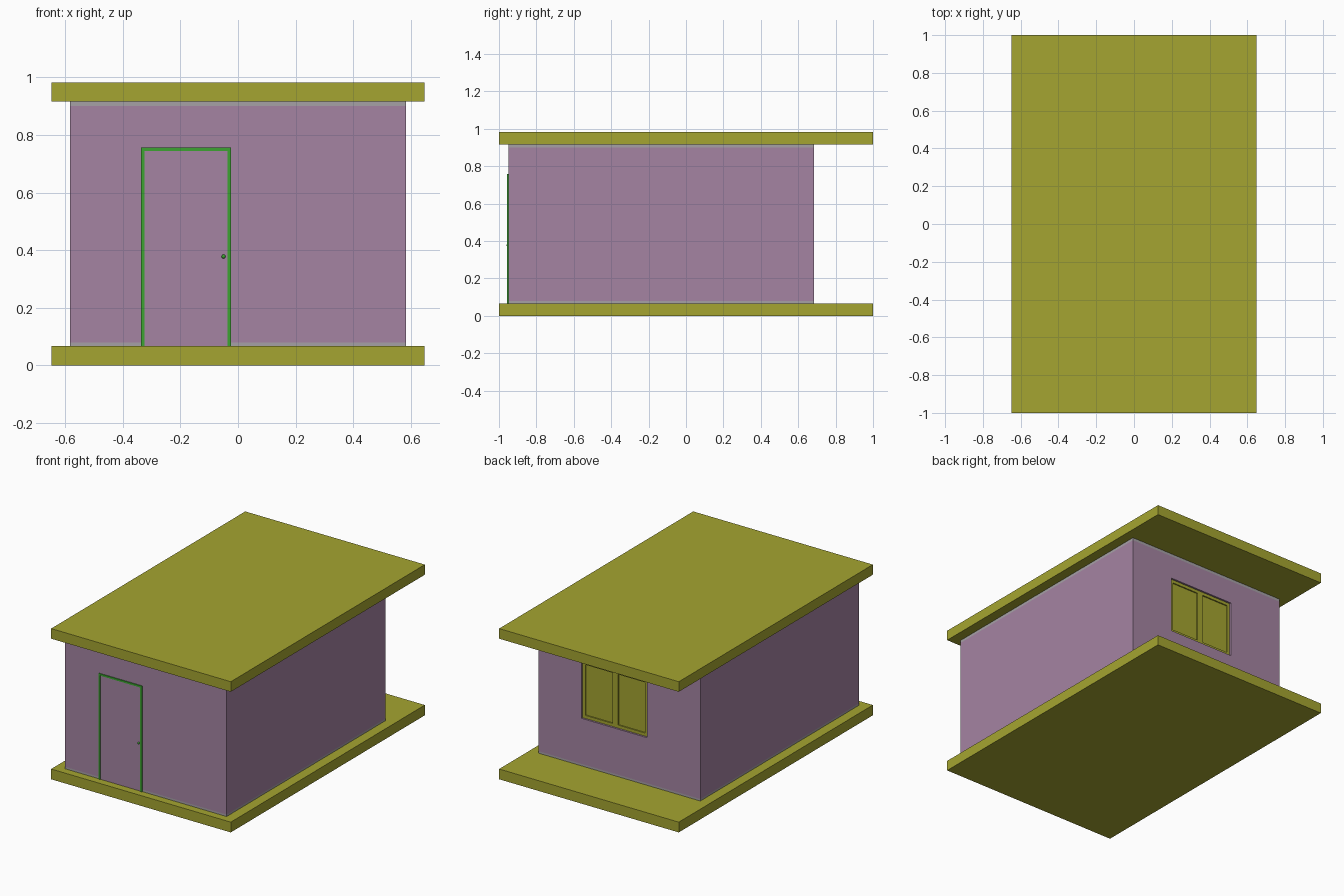
import bpy
import bmesh
from mathutils import Matrix

cube = bpy.data.objects.get("Cube")
if cube:
    bpy.data.objects.remove(cube, do_unlink=True)


def material(name, srgb):
    rgba = [(c / 255) ** 2.2 for c in srgb] + [1]
    m = bpy.data.materials.new(name)
    m.use_nodes = True
    m.diffuse_color = rgba
    m.node_tree.nodes["Principled BSDF"].inputs["Base Color"].default_value = rgba
    return m


OLIVE = material("olive", (163, 163, 52))
MAUVE = material("mauve", (163, 131, 161))
GREY = material("grey", (165, 160, 165))
GREEN = material("green", (62, 162, 52))


def add_object(name, bm, mat):
    mesh = bpy.data.meshes.new(name)
    bmesh.ops.recalc_face_normals(bm, faces=bm.faces)
    bm.to_mesh(mesh)
    bm.free()
    obj = bpy.data.objects.new(name, mesh)
    if mat:
        mesh.materials.append(mat)
    bpy.context.collection.objects.link(obj)
    return obj


def box(name, xs, ys, zs, mat):
    """Box given by its range on each axis."""
    bm = bmesh.new()
    spans = (xs, ys, zs)
    size = Matrix.Diagonal([b - a for a, b in spans] + [1])
    centre = Matrix.Translation([(a + b) / 2 for a, b in spans])
    bmesh.ops.create_cube(bm, size=1, matrix=centre @ size)
    return add_object(name, bm, mat)


def wall_ring(name, zs, mat):
    """Hollow rectangular ring of wall between two heights."""
    bm = bmesh.new()
    loops = []
    for inset in (0, THICK):
        x, y0, y1 = WALL_X - inset, FRONT + inset, BACK - inset
        for z in zs:
            loops.append([bm.verts.new((px, py, z)) for px, py in
                          ((-x, y0), (x, y0), (x, y1), (-x, y1))])
    out_low, out_high, in_low, in_high = loops
    for a, b in ((out_low, out_high), (in_low, in_high),
                 (out_low, in_low), (out_high, in_high)):
        for i in range(4):
            j = (i + 1) % 4
            bm.faces.new((a[i], a[j], b[j], b[i]))
    return add_object(name, bm, mat)


SLAB_X, THICK = 0.648, 0.07
WALL_X, FRONT, BACK = 0.583, -0.95, 0.685
FLOOR, CEILING, TOP = 0.067, 0.917, 0.983

# Floor and roof slabs
box("floor_slab", (-SLAB_X, SLAB_X), (-1, 1), (0, FLOOR), OLIVE)
box("roof_slab", (-SLAB_X, SLAB_X), (-1, 1), (CEILING, TOP), OLIVE)

# Walls between thin grey runners
wall_ring("bottom_runner", (FLOOR, 0.08), GREY)
walls = wall_ring("walls", (0.08, 0.9), MAUVE)
wall_ring("top_runner", (0.9, CEILING), GREY)

# Window opening in the back wall
WX, WZ = (-0.197, 0.275), (0.377, 0.747)
cutter = box("window_cutter", WX, (BACK - 0.2, BACK + 0.1), WZ, None)
cutter.hide_render = True
cutter.hide_viewport = True
cutter.display_type = 'WIRE'
cut = walls.modifiers.new("window_opening", 'BOOLEAN')
cut.operation = 'DIFFERENCE'
cut.solver = 'EXACT'
cut.object = cutter

# Window frame, centre mullion and two panes
BAR = 0.02
MID = sum(WX) / 2
depth = (BACK - 0.055, BACK - 0.012)
for side, xs in (("left", (WX[1] - BAR, WX[1])), ("right", (WX[0], WX[0] + BAR)),
                 ("centre", (MID - BAR, MID + BAR))):
    box("window_" + side + "_bar", xs, depth, WZ, OLIVE)
for side, zs in (("top", (WZ[1] - BAR, WZ[1])), ("bottom", (WZ[0], WZ[0] + BAR))):
    box("window_" + side + "_bar", WX, depth, zs, OLIVE)
for side, xs in (("left", (MID + BAR, WX[1] - BAR)), ("right", (WX[0] + BAR, MID - BAR))):
    box("window_" + side + "_pane", xs, (BACK - 0.035, BACK - 0.02),
        (WZ[0] + BAR, WZ[1] - BAR), OLIVE)

# Door leaf and its slim frame
DX, DOOR_TOP, TRIM = (-0.337, -0.024), 0.757, 0.012
box("door_leaf", (DX[0] + TRIM, DX[1] - TRIM), (FRONT - 0.001, FRONT + 0.03),
    (FLOOR, DOOR_TOP - TRIM), MAUVE)
trim_y = (FRONT - 0.006, FRONT + 0.02)
box("door_frame_right", (DX[0], DX[0] + TRIM), trim_y, (FLOOR, DOOR_TOP), GREEN)
box("door_frame_left", (DX[1] - TRIM, DX[1]), trim_y, (FLOOR, DOOR_TOP), GREEN)
box("door_frame_top", (DX[0] + TRIM, DX[1] - TRIM), trim_y,
    (DOOR_TOP - TRIM, DOOR_TOP), GREEN)

# Door knob
bm = bmesh.new()
bmesh.ops.create_uvsphere(bm, u_segments=16, v_segments=8, radius=0.007,
                          matrix=Matrix.Translation((-0.05, FRONT - 0.003, 0.378)))
knob = add_object("door_knob", bm, GREEN)
knob.data.shade_smooth()
